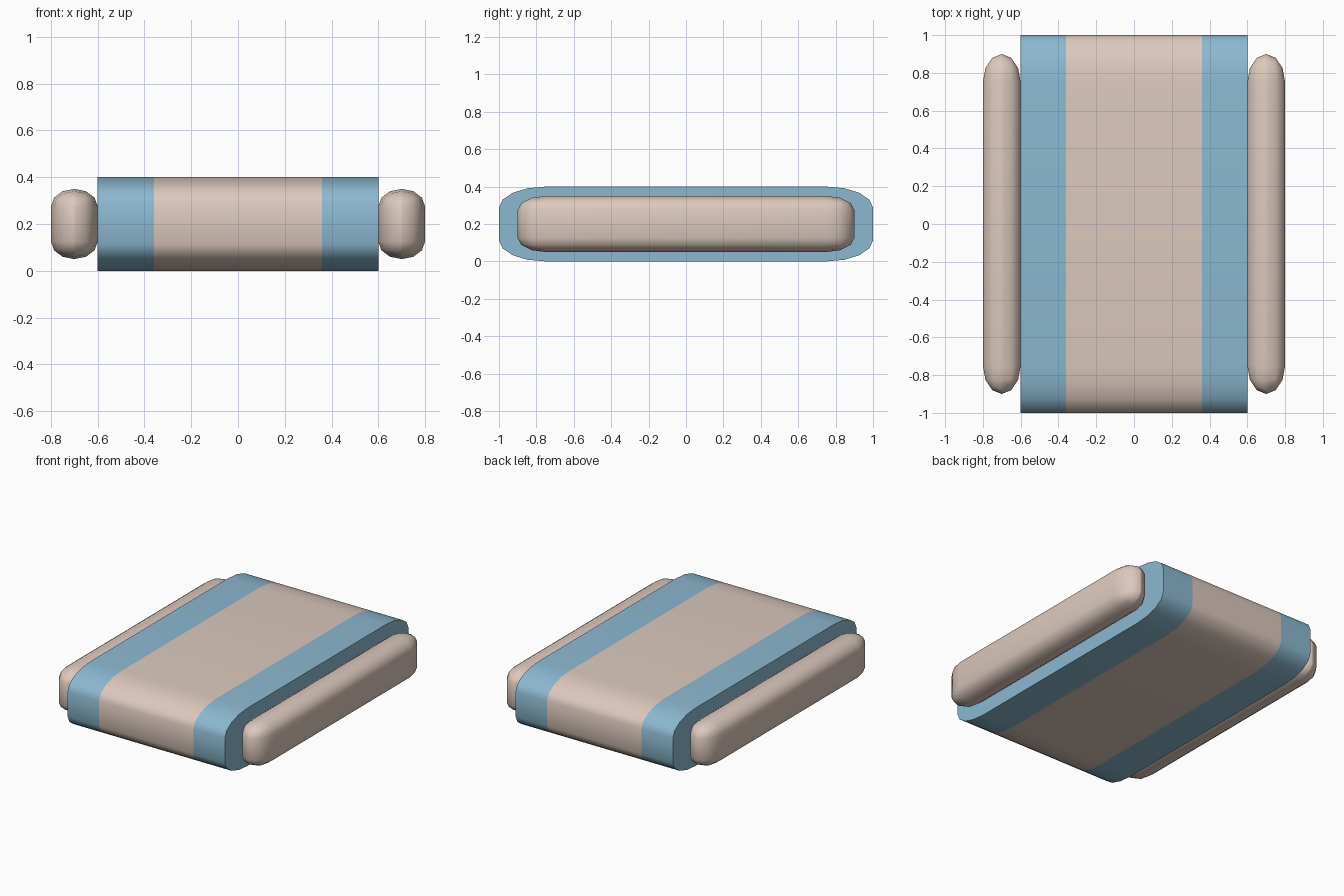
import bpy, bmesh, math

if "Cube" in bpy.data.objects:
    bpy.data.objects.remove(bpy.data.objects["Cube"])


def srgb(r, g, b):
    return [((c / 255 + 0.055) / 1.055) ** 2.4 for c in (r, g, b)] + [1.0]


def material(name, rgb):
    m = bpy.data.materials.new(name)
    m.diffuse_color = srgb(*rgb)
    m.use_nodes = True
    m.node_tree.nodes["Principled BSDF"].inputs["Base Color"].default_value = m.diffuse_color
    return m


beige = material("warm beige", (220, 201, 189))
blue = material("soft blue", (140, 185, 208))


def finish(name, bm, mats):
    bmesh.ops.recalc_face_normals(bm, faces=bm.faces)
    mesh = bpy.data.meshes.new(name)
    bm.to_mesh(mesh)
    bm.free()
    for m in mats:
        mesh.materials.append(m)
    ob = bpy.data.objects.new(name, mesh)
    bpy.context.collection.objects.link(ob)
    bpy.ops.object.select_all(action='DESELECT')
    ob.select_set(True)
    bpy.context.view_layer.objects.active = ob
    bpy.ops.object.shade_smooth_by_angle(angle=math.radians(40))
    return ob


# Body: rounded side profile swept across x, with blue edge bands
RY, RZ, SEG = 0.25, 0.113, 4
profile = []
for sy, sz, start in ((1, 1, 0), (-1, 1, 90), (-1, -1, 180), (1, -1, 270)):
    for i in range(SEG + 1):
        a = math.radians(start + 90 * i / SEG)
        profile.append((sy * (1 - RY) + RY * math.cos(a),
                        0.2 + sz * (0.2 - RZ) + RZ * math.sin(a)))

bm = bmesh.new()
rings = [[bm.verts.new((x, y, z)) for y, z in profile]
         for x in (-0.6, -0.36, 0.36, 0.6)]
n = len(profile)
for k in range(3):
    for i in range(n):
        j = (i + 1) % n
        f = bm.faces.new((rings[k][i], rings[k][j], rings[k + 1][j], rings[k + 1][i]))
        f.material_index = 0 if k == 1 else 1
for ring in (rings[0], rings[3]):
    bm.faces.new(ring).material_index = 1
finish("cushion_body", bm, (beige, blue))


# Side bars: rounded boxes stretched along y and flattened in z
def side_bar(name, side):
    bm = bmesh.new()
    bmesh.ops.create_cube(bm, size=1)
    bmesh.ops.scale(bm, vec=(0.2, 1.2, 0.4), verts=bm.verts)
    bmesh.ops.bevel(bm, geom=bm.edges[:], offset=0.0995, segments=3,
                    profile=0.5, affect='EDGES')
    bmesh.ops.scale(bm, vec=(1, 1.5, 0.75), verts=bm.verts)
    bmesh.ops.translate(bm, vec=(side * 0.7, 0, 0.2), verts=bm.verts)
    finish(name, bm, (beige,))


side_bar("left_side_bar", -1)
side_bar("right_side_bar", 1)
